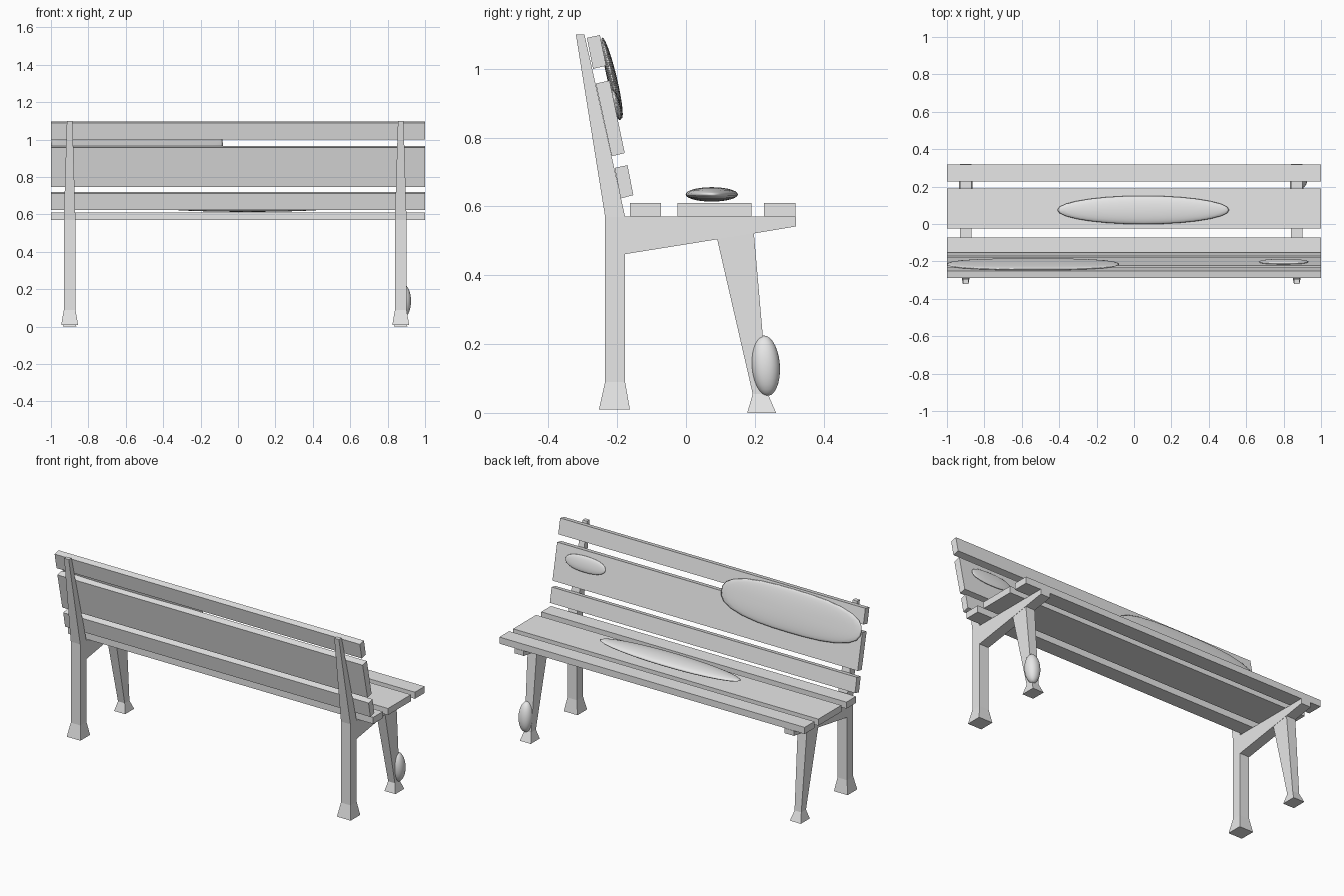
import bpy, bmesh, math
from mathutils import Matrix, Vector

cube = bpy.data.objects.get("Cube")
if cube:
    bpy.data.objects.remove(cube, do_unlink=True)

grey = bpy.data.materials.new("pale_grey")
grey.use_nodes = True
colour = (0.8, 0.8, 0.8, 1)
grey.diffuse_color = colour
grey.node_tree.nodes["Principled BSDF"].inputs["Base Color"].default_value = colour


def finish(bm, name, smooth=False):
    bmesh.ops.recalc_face_normals(bm, faces=bm.faces)
    for face in bm.faces:
        face.smooth = smooth
    mesh = bpy.data.meshes.new(name)
    bm.to_mesh(mesh)
    bm.free()
    mesh.materials.append(grey)
    obj = bpy.data.objects.new(name, mesh)
    bpy.context.collection.objects.link(obj)
    return obj


def extrude_profile(name, profile, x0, x1):
    """Side profile of (y, z) points stretched from x0 to x1."""
    bm = bmesh.new()
    face = bm.faces.new([bm.verts.new((x0, y, z)) for y, z in profile])
    result = bmesh.ops.extrude_face_region(bm, geom=[face])
    verts = [v for v in result["geom"] if isinstance(v, bmesh.types.BMVert)]
    bmesh.ops.translate(bm, verts=verts, vec=(x1 - x0, 0, 0))
    return finish(bm, name)


def loft(name, cx, stations):
    """Square post through stations of (z, y back, y front, half width)."""
    bm = bmesh.new()
    rings = [[bm.verts.new(p) for p in ((cx - w, a, z), (cx + w, a, z),
                                        (cx + w, b, z), (cx - w, b, z))]
             for z, a, b, w in stations]
    for low, high in zip(rings, rings[1:]):
        for i in range(4):
            j = (i + 1) % 4
            bm.faces.new((low[i], low[j], high[j], high[i]))
    bm.faces.new(rings[0])
    bm.faces.new(rings[-1])
    return finish(bm, name)


def patch(name, centre, size, tilt=0, power=2.0):
    """Smooth rounded lump; a higher power gives a blunter outline."""
    bm = bmesh.new()
    bmesh.ops.create_uvsphere(bm, u_segments=28, v_segments=14, radius=1)
    for v in bm.verts:
        x, y, z = v.co
        r = math.hypot(x, y)
        if r > 1e-4:
            k = r / (abs(x) ** power + abs(y) ** power) ** (1 / power)
            v.co = Vector((x * k, y * k, z))
        v.co = Vector(a * b for a, b in zip(v.co, size))
    bm.transform(Matrix.Translation(centre) @ Matrix.Rotation(tilt, 4, "X"))
    return finish(bm, name, True)


# Seat slats
for name, back, front in (("rear_seat_slat", -0.163, -0.073),
                          ("middle_seat_slat", -0.025, 0.19),
                          ("front_seat_slat", 0.227, 0.318)):
    extrude_profile(name, [(back, 0.571), (front, 0.571), (front, 0.61), (back, 0.61)], -1, 1)

# Leaning backrest slats
extrude_profile("lower_back_slat", [(-0.207, 0.712), (-0.17, 0.72), (-0.153, 0.633), (-0.19, 0.623)], -1, 1)
extrude_profile("middle_back_slat", [(-0.262, 0.957), (-0.222, 0.966), (-0.178, 0.755), (-0.216, 0.746)], -1, 1)
extrude_profile("top_back_slat", [(-0.288, 1.09), (-0.25, 1.098), (-0.232, 1.009), (-0.27, 1.0)], -1, 1)

# Two end frames: rear post, seat arm and front leg
for side, cx in (("right", -0.9), ("left", 0.87)):
    loft(side + "_rear_post", cx, [(0.01, -0.253, -0.163, 0.045), (0.09, -0.235, -0.177, 0.031),
                                   (0.57, -0.235, -0.177, 0.031), (1.1, -0.32, -0.295, 0.015)])
    extrude_profile(side + "_seat_arm", [(-0.18, 0.571), (0.32, 0.571), (0.32, 0.542),
                                         (0.2, 0.522), (-0.18, 0.461)], cx - 0.031, cx + 0.031)
    loft(side + "_front_leg", cx, [(0.0, 0.178, 0.262, 0.036), (0.055, 0.194, 0.238, 0.022),
                                   (0.525, 0.086, 0.197, 0.03)])

# Smooth patches lying on the wood and on one leg
patch("seat_patch", (0.05, 0.075, 0.635), (0.46, 0.076, 0.021))
lean = math.radians(-76.5)
patch("large_back_patch", (-0.54, -0.215, 0.973), (0.46, 0.121, 0.014), lean, 2.6)
patch("small_back_patch", (0.8, -0.202, 0.895), (0.132, 0.045, 0.011), lean, 2.3)
patch("leg_patch", (0.885, 0.232, 0.137), (0.04, 0.041, 0.088), math.radians(4), 2.2)
